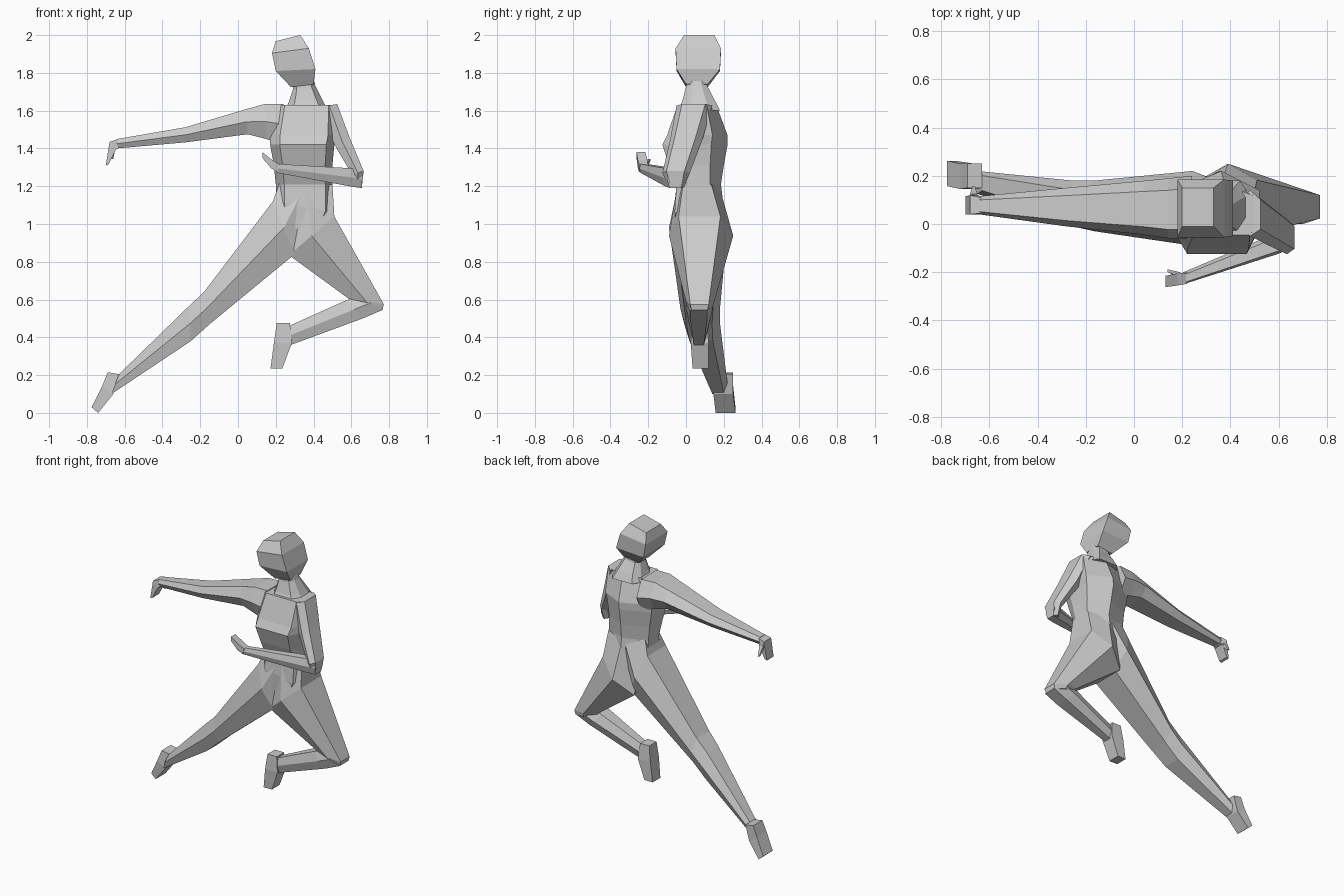
import bpy, bmesh
from mathutils import Vector

# Cross-section outlines: u runs across the limb in the xz plane, v runs front to back
LIMB = [(1, .6), (0, 1), (-1, .6), (-1, -.7), (0, -1), (1, -.7)]
OCT = [(1, .45), (.65, 1), (-.65, 1), (-1, .45), (-1, -.45), (-.65, -1), (.65, -1), (1, -.45)]
TRUNK = [(1, .5), (.1, 1), (-1, .5), (-1, -.5), (-.7, -1), (.75, -1), (1, -.5)]
BOX = [(1, 1), (-1, 1), (-1, -1), (1, -1)]


def loft(name, shape, rings):
    """Skin rings given as (x, z) and (x, z) of the two edges, then y front and y back."""
    bm = bmesh.new()
    loops = []
    for px, pz, qx, qz, y0, y1 in rings:
        mid = Vector(((px + qx) / 2, (y0 + y1) / 2, (pz + qz) / 2))
        across = Vector(((qx - px) / 2, 0, (qz - pz) / 2))
        depth = Vector((0, (y1 - y0) / 2, 0))
        loops.append([bm.verts.new(mid + across * u + depth * v) for u, v in shape])
    n = len(shape)
    for a, b in zip(loops, loops[1:]):
        for i in range(n):
            j = (i + 1) % n
            bm.faces.new((a[i], a[j], b[j], b[i]))
    bm.faces.new(loops[0])
    bm.faces.new(loops[-1])
    bmesh.ops.recalc_face_normals(bm, faces=bm.faces)
    mesh = bpy.data.meshes.new(name)
    bm.to_mesh(mesh)
    bm.free()
    obj = bpy.data.objects.new(name, mesh)
    bpy.context.collection.objects.link(obj)
    return obj


# Head and neck
loft("head", BOX, [
    (.28, 1.725, .40, 1.74, .00, .115),
    (.20, 1.81, .41, 1.82, -.05, .18),
    (.18, 1.905, .375, 1.93, -.055, .185),
    (.20, 1.968, .33, 2.0, -.01, .15)])
loft("neck", OCT, [
    (.25, 1.60, .48, 1.60, -.04, .18),
    (.27, 1.65, .45, 1.65, -.02, .155),
    (.29, 1.71, .41, 1.73, .00, .115),
    (.29, 1.80, .39, 1.80, .01, .11)])

# Torso from shoulders to hips
loft("torso", TRUNK, [
    (.20, 1.63, .52, 1.63, -.045, .16),
    (.17, 1.47, .52, 1.47, -.10, .22),
    (.17, 1.42, .51, 1.42, -.125, .22),
    (.19, 1.31, .50, 1.31, -.09, .20),
    (.20, 1.21, .50, 1.21, -.05, .185),
    (.20, 1.12, .50, 1.06, -.06, .20),
    (.23, .98, .45, .97, -.055, .20)])

# Arm stretched out to the side
loft("stretched_arm", LIMB, [
    (.24, 1.635, .24, 1.42, -.06, .20),
    (.14, 1.635, .15, 1.45, -.06, .19),
    (.04, 1.607, .05, 1.475, -.045, .18),
    (-.28, 1.512, -.28, 1.432, -.01, .15),
    (-.64, 1.45, -.645, 1.40, .04, .115)])
loft("stretched_hand", BOX, [
    (-.635, 1.45, -.635, 1.40, .045, .11),
    (-.68, 1.435, -.645, 1.395, .04, .12),
    (-.70, 1.31, -.685, 1.315, .04, .115)])
loft("stretched_thumb", BOX, [
    (-.68, 1.41, -.65, 1.40, .10, .125),
    (-.67, 1.345, -.66, 1.345, .145, .158)])

# Arm bent across the waist
loft("bent_upper_arm", LIMB, [
    (.525, 1.635, .44, 1.62, -.05, .14),
    (.59, 1.46, .51, 1.42, -.085, .085),
    (.665, 1.28, .605, 1.26, -.125, .02),
    (.655, 1.19, .61, 1.20, -.09, -.01)])
loft("bent_forearm", LIMB, [
    (.662, 1.285, .655, 1.19, -.10, -.01),
    (.60, 1.295, .59, 1.20, -.125, -.035),
    (.21, 1.318, .20, 1.272, -.25, -.20)])
loft("bent_hand", BOX, [
    (.22, 1.315, .21, 1.275, -.248, -.202),
    (.18, 1.34, .175, 1.295, -.255, -.205),
    (.13, 1.38, .13, 1.35, -.262, -.215)])
loft("bent_thumb", BOX, [
    (.19, 1.33, .18, 1.31, -.22, -.20),
    (.14, 1.345, .14, 1.335, -.20, -.188)])

# Leg stretched down to the side, starting at the waist
loft("stretched_leg", LIMB, [
    (.22, 1.22, .46, 1.12, -.05, .18),
    (.185, 1.12, .30, .84, -.09, .22),
    (-.18, .64, -.15, .47, -.03, .18),
    (-.26, .565, -.25, .38, -.01, .18),
    (-.63, .205, -.67, .10, .125, .22)])
loft("stretched_foot", BOX, [
    (-.69, .215, -.63, .205, .15, .25),
    (-.72, .14, -.66, .10, .145, .25),
    (-.775, .03, -.74, .0, .157, .262)])

# Leg bent at the knee, starting at the waist
loft("bent_thigh", LIMB, [
    (.50, 1.21, .23, 1.16, -.05, .18),
    (.51, 1.04, .27, .835, -.09, .25),
    (.772, .575, .585, .605, .00, .15),
    (.765, .545, .62, .57, .01, .14)])
loft("bent_shin", LIMB, [
    (.765, .545, .64, .62, .00, .14),
    (.66, .50, .57, .595, .00, .14),
    (.28, .36, .28, .465, .03, .11),
    (.24, .37, .24, .45, .035, .105)])
loft("bent_foot", BOX, [
    (.205, .475, .275, .475, .03, .11),
    (.19, .37, .285, .37, .025, .12),
    (.172, .235, .235, .235, .035, .12)])
